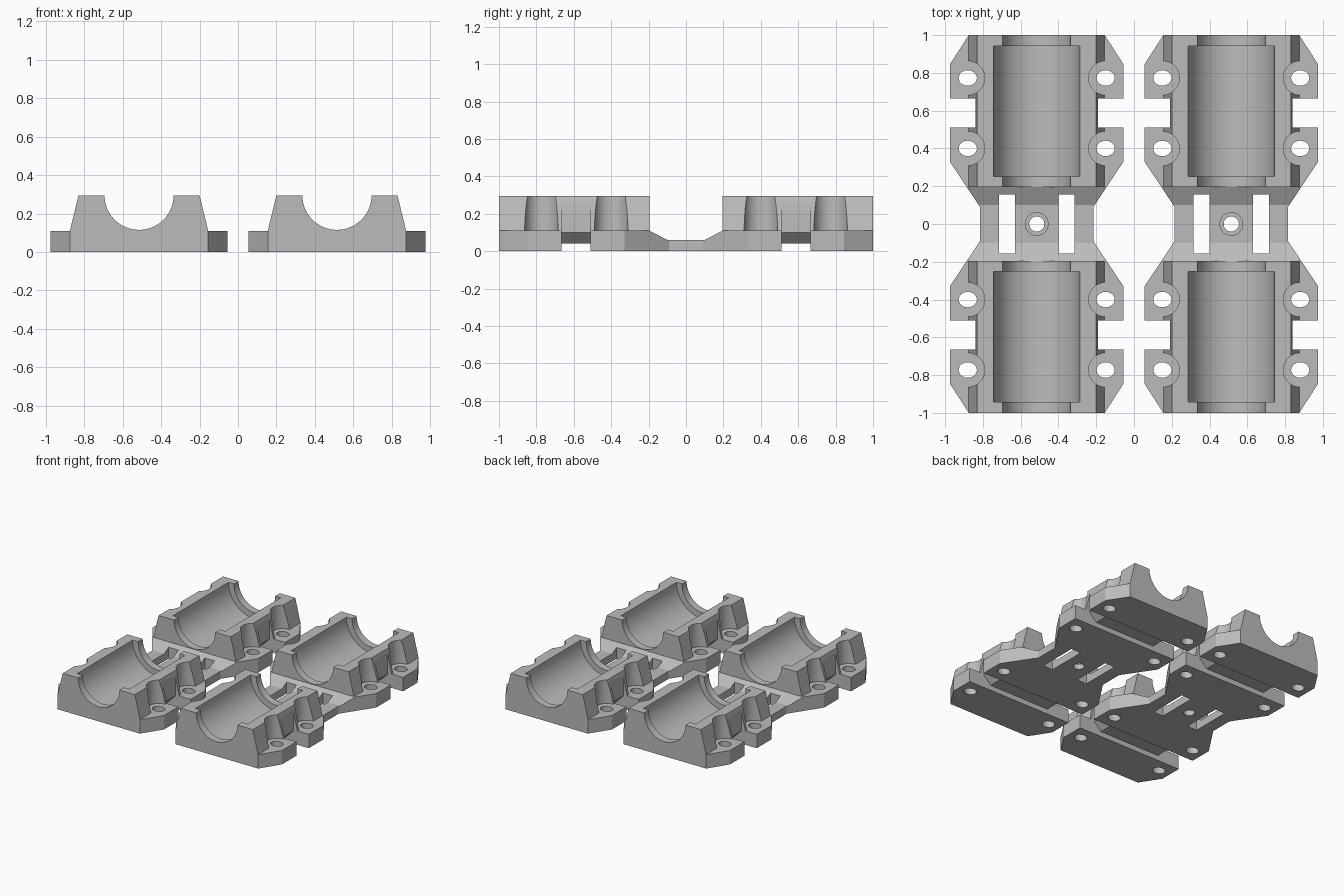
import bpy, bmesh, math

cube = bpy.data.objects.get("Cube")
if cube:
    bpy.data.objects.remove(cube, do_unlink=True)

grey = bpy.data.materials.new("plain grey")
grey.use_nodes = True
colour = (0.5, 0.5, 0.5, 1)
grey.diffuse_color = colour
grey.node_tree.nodes["Principled BSDF"].inputs["Base Color"].default_value = colour


def prism(name, points, axis, lo, hi):
    """Extrude a 2D outline along x (y,z), y (x,z) or z (x,y)."""
    place = {"x": lambda a, b, t: (t, a, b),
             "y": lambda a, b, t: (a, t, b),
             "z": lambda a, b, t: (a, b, t)}[axis]
    bm = bmesh.new()
    low = [bm.verts.new(place(a, b, lo)) for a, b in points]
    high = [bm.verts.new(place(a, b, hi)) for a, b in points]
    bm.faces.new(low)
    bm.faces.new(high)
    n = len(points)
    for i in range(n):
        j = (i + 1) % n
        bm.faces.new((low[i], low[j], high[j], high[i]))
    bmesh.ops.recalc_face_normals(bm, faces=bm.faces)
    mesh = bpy.data.meshes.new(name)
    bm.to_mesh(mesh)
    bm.free()
    mesh.materials.append(grey)
    obj = bpy.data.objects.new(name, mesh)
    bpy.context.collection.objects.link(obj)
    return obj


def oval(cx, cy, rx, ry, n=48):
    return [(cx + rx * math.cos(2 * math.pi * i / n),
             cy + ry * math.sin(2 * math.pi * i / n)) for i in range(n)]


def box(x0, x1, y0, y1):
    return [(x0, y0), (x1, y0), (x1, y1), (x0, y1)]


def combine(target, other, operation="DIFFERENCE"):
    other.hide_render = True
    mod = target.modifiers.new("combine", "BOOLEAN")
    mod.operation = operation
    mod.solver = "EXACT"
    mod.object = other
    bpy.context.view_layer.objects.active = target
    bpy.ops.object.modifier_apply(modifier=mod.name)
    bpy.data.objects.remove(other, do_unlink=True)


# Base plate with tapered ends and a narrow waist
quarter = [(0.36, 1), (0.46, 0.845), (0.46, 0.33), (0.3, 0.09)]
right = quarter + [(x, -y) for x, y in reversed(quarter)]
outline = right + [(-x, y) for x, y in reversed(right)]
holder = prism("bearing_holder_left", outline, "z", 0, 0.11)

# Lowered bridge between the two bearing blocks
dip = [(-0.29, 0.16), (-0.1, 0.06), (0.1, 0.06), (0.29, 0.16)]
combine(holder, prism("bridge_cutter", dip, "x", -0.6, 0.6))

# Bearing blocks with sloped sides
block = [(-0.34, 0.05), (0.34, 0.05), (0.36, 0.11),
         (0.315, 0.295), (-0.315, 0.295), (-0.36, 0.11)]
# Cable tie channel passing under and up the sides of a block
tie_half = [(0.265, 0.04), (0.325, 0.1), (0.325, 0.4), (0.6, 0.4), (0.6, -0.1)]
tie = tie_half + [(-x, z) for x, z in reversed(tie_half)]

for s in (-1, 1):
    def span(a, b):
        return sorted((s * a, s * b))

    combine(holder, prism("block", block, "y", *span(0.195, 1)), "UNION")
    # Shaft opening and wider bearing seat
    combine(holder, prism("shaft_cutter", oval(0, 0.295, 0.18, 0.18, 64),
                          "y", *span(0.15, 1.1)))
    combine(holder, prism("seat_cutter", oval(0, 0.295, 0.228, 0.228, 64),
                          "y", *span(0.252, 0.942)))
    combine(holder, prism("tie_cutter", tie, "y", *span(0.51, 0.665)))
    # Screw holes with head clearance
    for x in (-0.365, 0.365):
        for y in (0.4, 0.773):
            combine(holder, prism("head_cutter", oval(x, s * y, 0.09, 0.09),
                                  "z", 0.11, 0.4))
            combine(holder, prism("screw_cutter", oval(x, s * y, 0.048, 0.041),
                                  "z", -0.1, 0.2))

# Bridge slots and centre screw hole
for x0, x1 in ((-0.2, -0.115), (0.115, 0.2)):
    combine(holder, prism("slot_cutter", box(x0, x1, -0.155, 0.157), "z", -0.1, 0.2))
combine(holder, prism("centre_recess", oval(0, 0, 0.06, 0.06), "z", 0.04, 0.2))
combine(holder, prism("centre_hole", oval(0, 0, 0.04, 0.04), "z", -0.1, 0.2))

# Smooth the curved walls, then place a matching pair
bpy.ops.object.select_all(action="DESELECT")
holder.select_set(True)
bpy.context.view_layer.objects.active = holder
bpy.ops.object.shade_smooth_by_angle(angle=math.radians(25))
holder.location.x = 0.515
twin = holder.copy()
twin.data = holder.data.copy()
twin.name = "bearing_holder_right"
twin.location.x = -0.515
bpy.context.collection.objects.link(twin)
